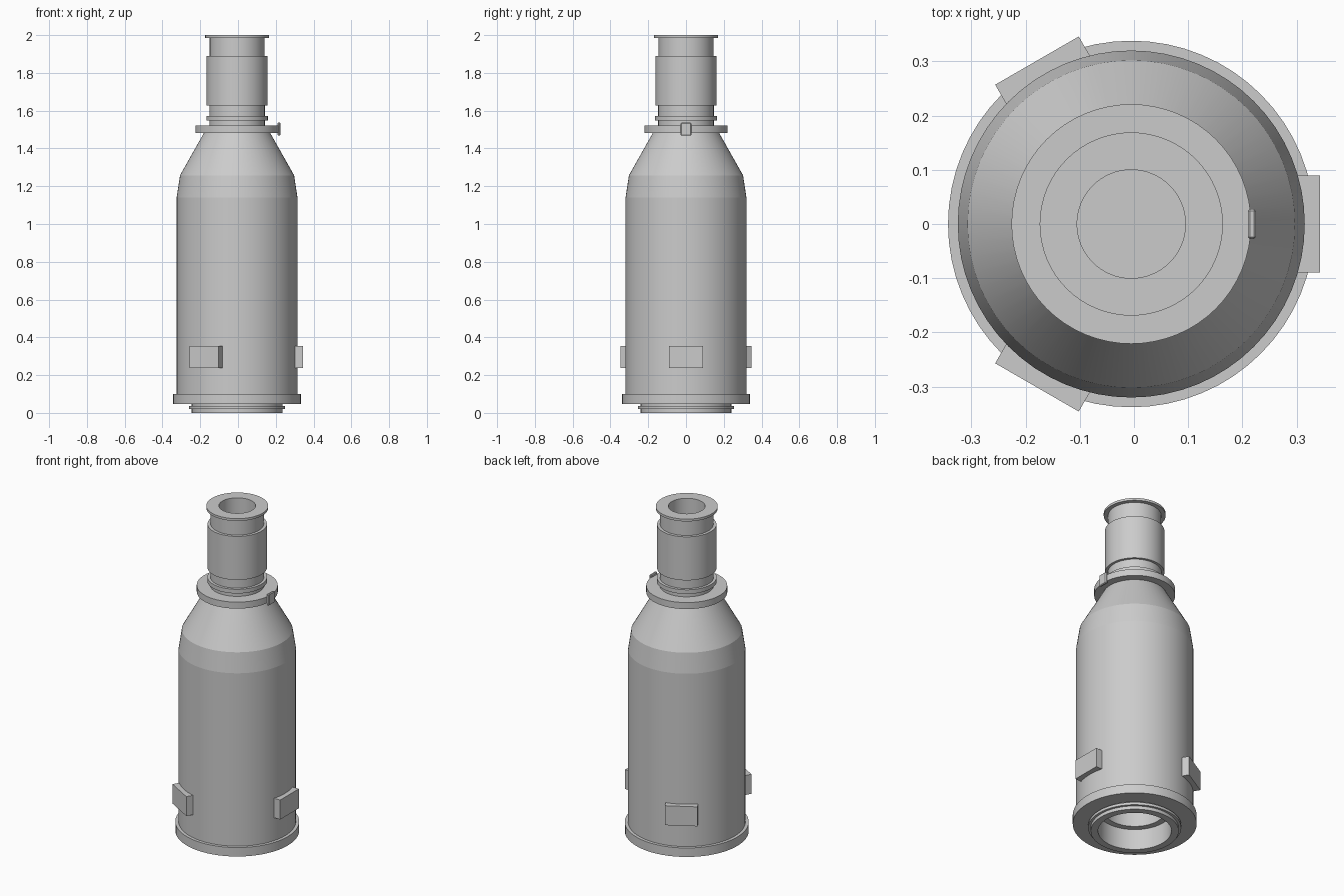
import bpy, bmesh, math
from mathutils import Matrix, Vector

if "Cube" in bpy.data.objects:
    bpy.data.objects.remove(bpy.data.objects["Cube"])

AXIS_X = -0.005
SEG = 64

grey = bpy.data.materials.new("plain_grey")
grey.diffuse_color = (0.6, 0.6, 0.6, 1)
grey.use_nodes = True
grey.node_tree.nodes["Principled BSDF"].inputs["Base Color"].default_value = grey.diffuse_color


def finish(name, bm, angle):
    bmesh.ops.recalc_face_normals(bm, faces=bm.faces)
    me = bpy.data.meshes.new(name)
    bm.to_mesh(me)
    bm.free()
    me.materials.append(grey)
    ob = bpy.data.objects.new(name, me)
    bpy.context.collection.objects.link(ob)
    bpy.ops.object.select_all(action='DESELECT')
    ob.select_set(True)
    bpy.context.view_layer.objects.active = ob
    bpy.ops.object.shade_smooth_by_angle(angle=math.radians(angle))
    return ob


def lathe(name, profile):
    """Revolve (radius, height) points around the bottle axis."""
    bm = bmesh.new()
    rings = []
    for r, z in profile:
        if r == 0:
            rings.append([bm.verts.new((AXIS_X, 0, z))] * SEG)
        else:
            rings.append([bm.verts.new((AXIS_X + r * math.cos(2 * math.pi * i / SEG),
                                        r * math.sin(2 * math.pi * i / SEG), z))
                          for i in range(SEG)])
    for a, b in zip(rings, rings[1:]):
        for i in range(SEG):
            j = (i + 1) % SEG
            bm.faces.new(list(dict.fromkeys((a[i], a[j], b[j], b[i]))))
    return finish(name, bm, 7)


def block(name, r0, r1, width, z0, z1, angle, bevel=0):
    """Box on the outside of the body, turned around the axis."""
    bm = bmesh.new()
    bmesh.ops.create_cube(bm, size=1)
    bmesh.ops.scale(bm, vec=(r1 - r0, width, z1 - z0), verts=bm.verts)
    bmesh.ops.translate(bm, vec=((r0 + r1) / 2, 0, (z0 + z1) / 2), verts=bm.verts)
    if bevel:
        bmesh.ops.bevel(bm, geom=bm.edges[:], offset=bevel, segments=1, affect='EDGES')
    bmesh.ops.transform(bm, verts=bm.verts, matrix=Matrix.Translation(
        Vector((AXIS_X, 0, 0))) @ Matrix.Rotation(math.radians(angle), 4, 'Z'))
    return finish(name, bm, 7)


# Body: stepped bottom bore, foot rings, base flange, wall and shoulder
lathe("body", [
    (0, 1.0), (0.165, 1.0), (0.165, 0.125), (0.2, 0.125), (0.2, 0),
    (0.24, 0), (0.24, 0.02), (0.254, 0.02), (0.254, 0.036), (0.24, 0.036),
    (0.24, 0.046), (0.338, 0.046), (0.338, 0.10), (0.32, 0.10),
    (0.32, 1.14), (0.302, 1.258), (0.175, 1.483)])

# Neck: collar flange, thin ring, grip sleeve, top lip and opening
lathe("neck", [
    (0.175, 1.483), (0.221, 1.483), (0.221, 1.522), (0.147, 1.522),
    (0.147, 1.547), (0.163, 1.547), (0.163, 1.572), (0.147, 1.572),
    (0.147, 1.628), (0.162, 1.628), (0.162, 1.89), (0.145, 1.89),
    (0.145, 1.986), (0.169, 1.986), (0.169, 2.0), (0.1, 2.0),
    (0.1, 1.5), (0, 1.5)])

# Three mounting lugs around the lower body
for n in range(3):
    block(f"lug_{n + 1}", 0.30, 0.348, 0.178, 0.238, 0.355, 120 * n)

# Small index tab on the collar flange
block("collar_tab", 0.215, 0.23, 0.056, 1.468, 1.537, 0, 0.004)
